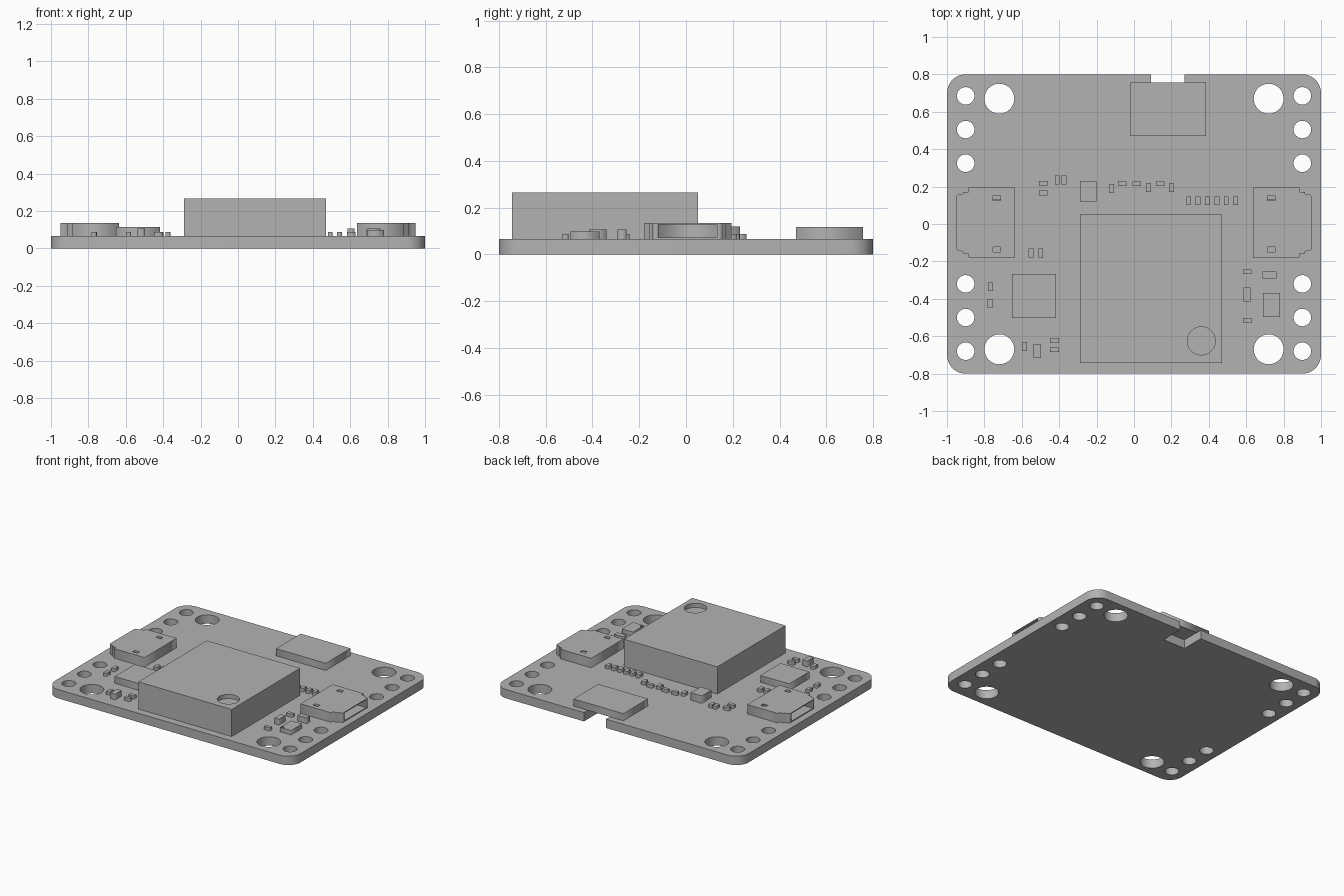
import bpy
import bmesh
from math import cos, sin, pi, radians

cube = bpy.data.objects.get("Cube")
if cube:
    bpy.data.objects.remove(cube)

grey = bpy.data.materials.new("plain grey")
grey.use_nodes = True
grey.diffuse_color = (0.45, 0.45, 0.45, 1)
grey.node_tree.nodes["Principled BSDF"].inputs["Base Color"].default_value = (0.45, 0.45, 0.45, 1)

BOARD_TOP = 0.065


def arc(cx, cy, r, start=0, sweep=2 * pi, n=32, closed=True):
    steps = n if closed else n - 1
    return [(cx + r * cos(start + sweep * i / steps),
             cy + r * sin(start + sweep * i / steps)) for i in range(n)]


def rect(x, y, w, h):
    return [(x - w / 2, y - h / 2), (x + w / 2, y - h / 2),
            (x + w / 2, y + h / 2), (x - w / 2, y + h / 2)]


def plate(name, outlines, z0, z1):
    """Extrude closed outlines; inner outlines become holes."""
    curve = bpy.data.curves.new(name, "CURVE")
    curve.dimensions = "2D"
    curve.fill_mode = "BOTH"
    curve.extrude = (z1 - z0) / 2
    for points in outlines:
        spline = curve.splines.new("POLY")
        spline.points.add(len(points) - 1)
        for p, (x, y) in zip(spline.points, points):
            p.co = (x, y, 0, 1)
        spline.use_cyclic_u = True
    temp = bpy.data.objects.new(name + " curve", curve)
    bpy.context.collection.objects.link(temp)
    bpy.context.view_layer.update()
    deps = bpy.context.evaluated_depsgraph_get()
    mesh = bpy.data.meshes.new_from_object(temp.evaluated_get(deps))
    bpy.data.objects.remove(temp)
    bm = bmesh.new()
    bm.from_mesh(mesh)
    bmesh.ops.remove_doubles(bm, verts=bm.verts, dist=1e-5)
    bmesh.ops.translate(bm, verts=bm.verts, vec=(0, 0, (z0 + z1) / 2))
    bmesh.ops.recalc_face_normals(bm, faces=bm.faces)
    bm.to_mesh(mesh)
    bm.free()
    mesh.materials.clear()
    mesh.materials.append(grey)
    obj = bpy.data.objects.new(name, mesh)
    bpy.context.collection.objects.link(obj)
    return obj


def cut(obj, outline, z0, z1):
    """Remove an extruded outline from a part."""
    cutter = plate("cutter", [outline], z0, z1)
    cutter.hide_render = True
    mod = obj.modifiers.new("cut", "BOOLEAN")
    mod.operation = "DIFFERENCE"
    mod.solver = "EXACT"
    mod.object = cutter
    bpy.context.view_layer.update()
    deps = bpy.context.evaluated_depsgraph_get()
    mesh = bpy.data.meshes.new_from_object(obj.evaluated_get(deps))
    obj.modifiers.clear()
    obj.data = mesh
    bpy.data.objects.remove(cutter)


def smooth(obj):
    bpy.ops.object.select_all(action="DESELECT")
    obj.select_set(True)
    bpy.context.view_layer.objects.active = obj
    bpy.ops.object.shade_smooth_by_angle(angle=radians(30))


# Circuit board: rounded corners, rear notch and drilled holes
outline = []
for i, (cx, cy) in enumerate([(0.9, 0.7), (-0.9, 0.7), (-0.9, -0.7), (0.9, -0.7)]):
    outline += arc(cx, cy, 0.1, i * pi / 2, pi / 2, 10, False)
    if i == 0:
        outline += [(0.27, 0.8), (0.27, 0.63), (0.09, 0.63), (0.09, 0.8)]
holes = []
for side in (-1, 1):
    holes += [arc(side * 0.72, y, 0.08) for y in (-0.67, 0.67)]
    holes += [arc(side * 0.9, y, 0.047, n=24)
              for y in (-0.68, -0.5, -0.32, 0.325, 0.505, 0.685)]
board = plate("circuit_board", [outline] + holes, 0, BOARD_TOP)
smooth(board)

# Large module with a round recess
module = plate("main_module", [rect(0.09, -0.347, 0.76, 0.795)], BOARD_TOP, 0.265)
cut(module, arc(0.36, -0.625, 0.075), 0.235, 0.3)
smooth(module)

# Rear connector and chips
plate("rear_connector", [rect(0.183, 0.613, 0.405, 0.287)], BOARD_TOP, 0.118)
plate("square_chip", [rect(-0.535, -0.385, 0.235, 0.235)], BOARD_TOP, 0.115)
plate("rear_chip", [rect(-0.245, 0.175, 0.09, 0.112)], BOARD_TOP, 0.12)
side_chip = plate("side_chip", [rect(0.735, -0.433, 0.09, 0.128)], BOARD_TOP, 0.098)
cut(side_chip, arc(0.702, -0.483, 0.01, n=12), 0.09, 0.12)

# Side connectors: stepped shell, open mouth and two lid slots
MID = 0.007
half = [(0.635, 0.187), (0.885, 0.187), (0.885, 0.165), (0.915, 0.165),
        (0.915, 0.154), (0.94, 0.15), (0.95, 0.14)]
for side, label in ((-1, "right"), (1, "left")):
    shell = [(side * x, MID + y) for x, y in half]
    shell += [(side * x, MID - y) for x, y in reversed(half)]
    connector = plate(label + "_connector", [shell], BOARD_TOP, 0.135)
    cut(connector, rect(side * 0.84, MID, 0.36, 0.25), 0.072, 0.128)
    for y in (-0.14, 0.135):
        cut(connector, rect(side * 0.735, y + MID / 2, 0.04, 0.026), 0.11, 0.15)

# Small parts lying along x, standing along y, and the taller ones
along_x = [(-0.485, 0.217), (-0.485, 0.165), (-0.063, 0.215), (0.015, 0.215),
           (0.14, 0.215), (-0.425, -0.622), (-0.425, -0.672),
           (0.605, -0.255), (0.605, -0.515)]
along_y = [(-0.41, 0.235), (-0.375, 0.235), (-0.12, 0.19), (0.077, 0.195),
           (0.2, 0.195), (-0.55, -0.155), (-0.5, -0.155),
           (-0.768, -0.335), (-0.77, -0.425), (-0.585, -0.655)]
along_y += [(0.293 + 0.05 * i, 0.125) for i in range(6)]
for x, y in along_x:
    plate("small_resistor", [rect(x, y, 0.047, 0.026)], BOARD_TOP, 0.088)
for x, y in along_y:
    plate("small_capacitor", [rect(x, y, 0.026, 0.046)], BOARD_TOP, 0.088)
for x, y, w, h in [(-0.517, -0.68, 0.038, 0.075), (0.605, -0.378, 0.038, 0.075),
                   (0.725, -0.273, 0.075, 0.038)]:
    plate("large_capacitor", [rect(x, y, w, h)], BOARD_TOP, 0.107)
